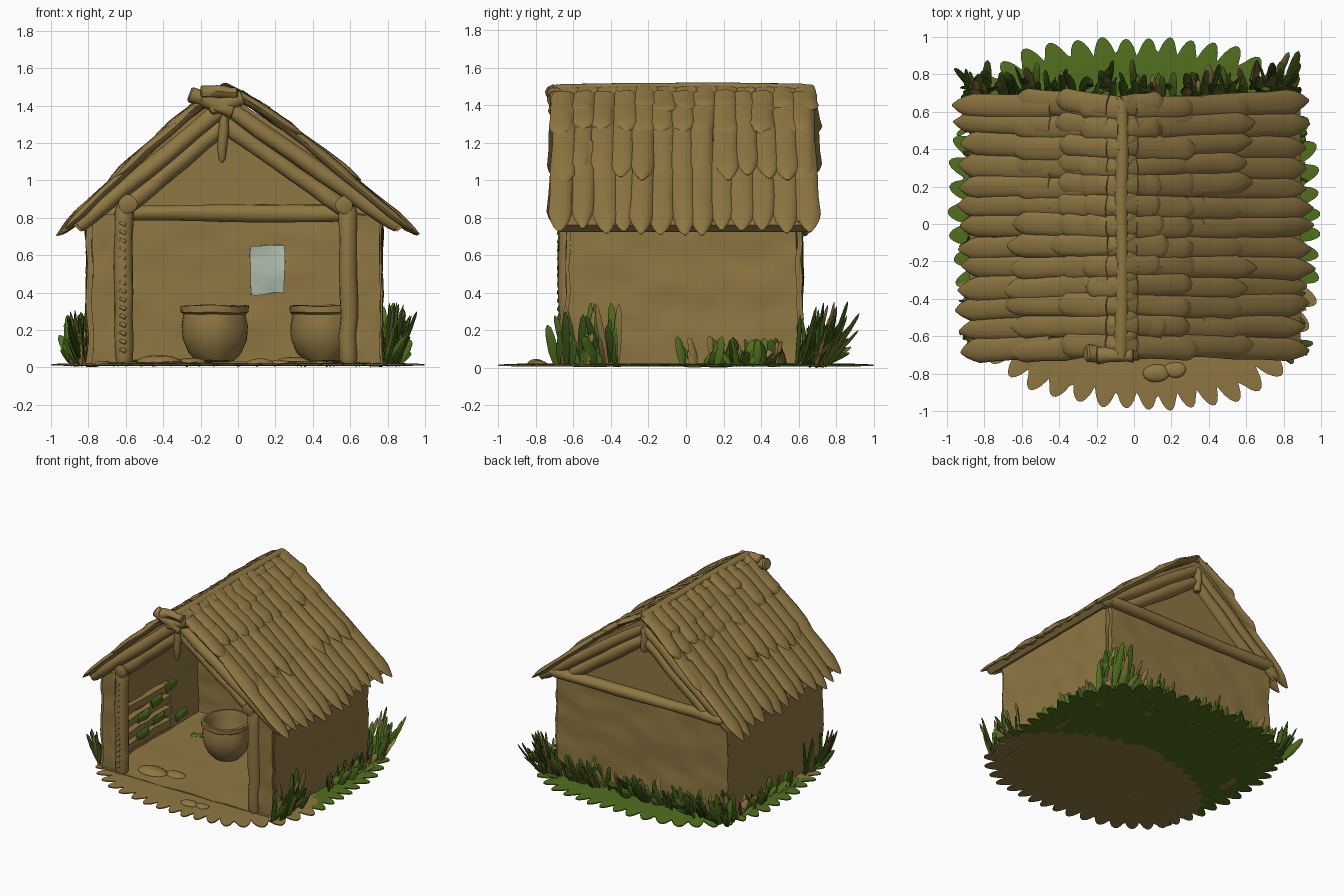
import bpy, bmesh, math, random
from mathutils import Vector, noise

if "Cube" in bpy.data.objects:
    bpy.data.objects.remove(bpy.data.objects["Cube"])

random.seed(7)
U = random.uniform


def material(name, rgb):
    m = bpy.data.materials.new(name)
    m.diffuse_color = (*rgb, 1)
    m.use_nodes = True
    m.node_tree.nodes["Principled BSDF"].inputs["Base Color"].default_value = m.diffuse_color
    return m


BROWN = material("straw brown", (0.275, 0.185, 0.055))
GREEN = material("grass green", (0.082, 0.16, 0.013))
DARK = material("dark green", (0.045, 0.085, 0.01))
PALE = material("pale grey blue", (0.42, 0.50, 0.42))


def finish(name, bm, mats=(BROWN,), rough=0.0, angle=40):
    if rough:
        for v in bm.verts:
            v.co += noise.noise_vector(v.co * 7) * rough + noise.noise_vector(v.co * 17) * rough * .4
    bmesh.ops.recalc_face_normals(bm, faces=bm.faces)
    me = bpy.data.meshes.new(name)
    bm.to_mesh(me)
    bm.free()
    for m in mats:
        me.materials.append(m)
    ob = bpy.data.objects.new(name, me)
    bpy.context.collection.objects.link(ob)
    bpy.ops.object.select_all(action='DESELECT')
    ob.select_set(True)
    bpy.context.view_layer.objects.active = ob
    bpy.ops.object.shade_smooth_by_angle(angle=math.radians(angle))
    return ob


LOG = [(0, .8), (.04, 1), (.18, .97), (.3, .95), (.45, 1.02), (.6, 1.03), (.8, .97), (.96, 1), (1, .8)]
TILE = [(0, .95), (.3, 1.05), (.6, 1), (.8, 1.03), (.88, .85), (.95, .5), (1, .12)]
BLADE = [(0, .6), (.35, 1), (.7, .9), (.92, .6), (1, .12)]


def loft(bm, p0, p1, w, t, prof=LOG, up=(0, 0, 1), n=10, bend=0.0):
    """Elliptical section swept from p0 to p1; serves logs, thatch and blades."""
    p0, p1 = Vector(p0), Vector(p1)
    d = p1 - p0
    side = d.cross(Vector(up))
    if side.length < 1e-4:
        side = d.cross(Vector((0, 1, 0)))
    side.normalize()
    nor = side.cross(d).normalized()
    rings = []
    for s, f in prof:
        c = p0 + d * s + nor * bend * s * s
        rings.append([bm.verts.new(c + side * math.cos(a) * w / 2 * f + nor * math.sin(a) * t / 2 * f)
                      for a in (2 * math.pi * i / n for i in range(n))])
    for a, b in zip(rings, rings[1:]):
        for i in range(n):
            bm.faces.new((a[i], a[(i + 1) % n], b[(i + 1) % n], b[i]))
    bm.faces.new(rings[0])
    bm.faces.new(rings[-1])


def log(name, p0, p1, r):
    bm = bmesh.new()
    loft(bm, p0, p1, 2 * r, 2 * r, n=14)
    return finish(name, bm, rough=0.01)


def box(name, lo, hi, mat=BROWN, cuts=18, rough=0.014):
    bm = bmesh.new()
    bmesh.ops.create_cube(bm, size=1)
    for v in bm.verts:
        v.co = [lo[i] if v.co[i] < 0 else hi[i] for i in range(3)]
    bmesh.ops.subdivide_edges(bm, edges=bm.edges[:], cuts=cuts, use_grid_fill=True)
    return finish(name, bm, (mat,), rough)


def prism(name, xz, y0, y1):
    bm = bmesh.new()
    f = bm.faces.new([bm.verts.new((x, y0, z)) for x, z in xz])
    ext = bmesh.ops.extrude_face_region(bm, geom=[f])
    for v in ext['geom']:
        if isinstance(v, bmesh.types.BMVert):
            v.co.y = y1
    return finish(name, bm)


# Ground: rounded square with a scalloped edge, earth in front, grass behind
bm = bmesh.new()
N, R = 400, 10
layers = []
for z in (0.008, 0.022):
    rings = []
    for k in range(1, R + 1):
        ring = []
        for i in range(N):
            a = 2 * math.pi * i / N
            c, s = math.cos(a), math.sin(a)
            r = (abs(c) ** 3.2 + abs(s) ** 3.2) ** (-1 / 3.2)
            if c < 0 and s < 0:
                r *= 1 - 0.06 * abs(math.sin(2 * a))
            lobe = 1 - abs(math.sin(26 * a + .5 * math.sin(5 * a))) ** 0.7
            r *= 1 - (0.11 * lobe + .012 * math.sin(9 * a) ** 2) * (k / R) ** 6
            ring.append(bm.verts.new((c * r * k / R, s * r * k / R, z if k < R else z * .6 + .005)))
        rings.append(ring)
    mid = bm.verts.new((0, 0, z))
    for i in range(N):
        j = (i + 1) % N
        bm.faces.new((mid, rings[0][i], rings[0][j]))
        for a, b in zip(rings, rings[1:]):
            bm.faces.new((a[i], a[j], b[j], b[i]))
    layers.append(rings[-1])
for i in range(N):
    j = (i + 1) % N
    bm.faces.new((layers[0][i], layers[0][j], layers[1][j], layers[1][i]))
for f in bm.faces:
    c = f.calc_center_median()
    f.material_index = 0 if (c.x / 1.0) ** 2 + ((c.y + 0.65) / 0.82) ** 2 < 1 else 1
finish("ground", bm, (BROWN, GREEN))
box("floor", (-.76, -.66, .014), (.74, .6, .028), cuts=14, rough=.008)

# Low stones by the entrance
bm = bmesh.new()
for x, y, r in ((-.42, -.5, .12), (-.25, -.45, .08), (.12, -.8, .07), (.22, -.78, .06), (.3, .2, .1)):
    g = bmesh.ops.create_icosphere(bm, subdivisions=3, radius=r)
    for v in g['verts']:
        v.co = (v.co.x + x, v.co.y * .7 + y, max(v.co.z * .35 + .022, .01))
finish("entrance_stones", bm, rough=.008)

# Walls
box("left_wall", (-.81, -.62, .012), (-.75, .6, .82))
box("right_wall", (.71, -.62, .012), (.77, .59, .82))
box("back_wall", (-.81, .56, .012), (.74, .62, .83))
box("front_left_return", (-.78, -.64, .012), (-.6, -.59, .82), rough=.01)
box("front_right_return", (.56, -.64, .012), (.76, -.58, .82), rough=.01)
prism("back_gable", [(-.82, .79), (.78, .79), (-.07, 1.41)], .57, .62)
box("window", (.07, .538, .39), (.25, .546, .645), PALE, cuts=6, rough=.016)

# Posts, beams and rafters
log("left_post", (-.61, -.63, .02), (-.61, -.63, .86), .052)
log("right_post", (.59, -.63, .02), (.59, -.63, .86), .052)
log("left_post_cap", (-.59, -.69, .87), (-.59, -.55, .87), .05)
log("right_post_cap", (.57, -.69, .87), (.57, -.55, .87), .05)
log("inner_tie_beam", (-.74, .53, .825), (.7, .53, .825), .045)
log("outer_tie_beam", (-.8, .64, .82), (.77, .64, .82), .045)
for side, xo, xi in (("left", -.85, -.63), ("right", .86, .6)):
    top = -.07
    for end, y, yi in (("front", -.66, -.62), ("back", .63, .62)):
        log(f"{end}_{side}_barge_rafter", (xo, y, .755), (top, y, 1.4), .045)
        log(f"{end}_{side}_rafter", (xi, yi, .83), (top, yi, 1.3), .048)
bm = bmesh.new()
for k in range(16):
    loft(bm, (-.63, -.672, .1 + .045 * k), (-.60, -.678, .085 + .045 * k), .022, .022)
finish("post_binding", bm)

# Roof underlay
prism("roof_underlay", [(-.88, .76), (-.5, 1.14), (-.07, 1.47), (.4, 1.16), (.89, .76),
                        (.85, .725), (-.07, 1.39), (-.84, .725)], -.67, .655)

# Thatch: overlapping rows of pointed strips (start, end, start lift, end lift)
ROWS = [(.4, 1.0, .04, .0), (.17, .66, .045, .04), (.05, .36, .04, .055), (-.01, .2, .022, .055)]
for side, eave in (("left", Vector((-.94, 0, .72))), ("right", Vector((.94, 0, .72)))):
    ridge = Vector((-.065, 0, 1.465))
    d = eave - ridge
    nor = Vector((-d.z, 0, d.x)).normalized()
    if nor.z < 0:
        nor = -nor
    bm = bmesh.new()
    for s0, s1, l0, l1 in ROWS:
        for k in range(13):
            y = -.645 + k * .1055 + U(-.01, .01)
            e = s1 + U(-.03, .025)
            p0 = ridge + d * s0 + nor * l0 + Vector((0, y, 0))
            p1 = ridge + d * e + nor * (l1 + U(-.006, .012)) + Vector((0, y + U(-.02, .02) + y * .03, 0))
            loft(bm, p0, p1, U(.115, .135), U(.042, .055), TILE, nor, 12)
    finish(f"{side}_thatch", bm, rough=.008)

# Ridge log with lumpy ties and the bundle on the front
log("ridge_log", (-.065, -.71, 1.48), (-.065, .67, 1.48), .036)
bm = bmesh.new()
for k in range(13):
    y = -.64 + k * .105
    loft(bm, (-.06 + U(-.01, .01), y, 1.495), (-.17, y + U(-.02, .02), 1.43), .08, .05, BLADE)
    loft(bm, (-.07, y + .04, 1.5), (.03, y + U(.02, .06), 1.435), .08, .045, BLADE)
finish("ridge_ties", bm, rough=.01)
bm = bmesh.new()
loft(bm, (-.26, -.69, 1.465), (-.03, -.69, 1.37), .09, .085)
loft(bm, (.03, -.69, 1.45), (-.15, -.69, 1.38), .08, .08)
loft(bm, (-.08, -.67, 1.38), (-.08, -.67, 1.09), .06, .06, BLADE)
loft(bm, (-.2, -.70, 1.47), (.0, -.70, 1.47), .09, .07)
finish("gable_bundle", bm, rough=.014)
log("back_gable_peg", (-.08, .65, 1.4), (-.08, .65, 1.2), .03)

# Slatted shelf on the left inner wall, with leaves caught in it
for k in range(4):
    z = .09 + .1 * k
    box(f"shelf_slat_{k + 1}", (-.745, -.5, z), (-.695, .12, z + .06), cuts=5, rough=.012)
bm = bmesh.new()
for y, z in ((-.3, .16), (-.12, .36), (-.1, .2), (.05, .42), (.2, .12), (-.3, .3)):
    loft(bm, (-.70, y, z), (-.69, y + .12, z + .02), .075, .03, LOG, (1, 0, 0))
for x, y in ((-.55, .2), (-.45, .35), (-.3, .42)):
    loft(bm, (x, y, .03), (x + .1, y + .03, .035), .07, .02)
finish("fallen_leaves", bm, (GREEN,), rough=.012)


# Pots: turned profile
def pot(name, x, y):
    prof = [(0, .03), (.1, .035), (.14, .08), (.172, .15), (.18, .22), (.17, .285), (.186, .295), (.186, .33),
            (.165, .332), (.15, .28), (.15, .2), (.1, .1), (0, .08)]
    bm = bmesh.new()
    vs = [bm.verts.new((r, 0, z)) for r, z in prof]
    es = [bm.edges.new(p) for p in zip(vs, vs[1:])]
    bmesh.ops.spin(bm, geom=vs + es, cent=(0, 0, 0), axis=(0, 0, 1), angle=2 * math.pi, steps=32)
    bmesh.ops.remove_doubles(bm, verts=bm.verts[:], dist=1e-4)
    bmesh.ops.translate(bm, verts=bm.verts[:], vec=(x, y, 0))
    finish(name, bm, rough=.008)


pot("left_pot", -.125, .03)
pot("right_pot", .455, .2)

# Grass: x range, y range, outward lean, blade count, height range
ZONES = [("front_right", (.78, .84), (-.70, -.36), (.12, -.04), 32, (.12, .34)),
         ("front_left", (-.85, -.82), (-.62, -.34), (-.1, -.03), 24, (.1, .3)),
         ("right", (.78, .85), (-.02, .55), (.06, 0), 46, (.07, .16)),
         ("left", (-.88, -.82), (-.1, .55), (-.05, 0), 40, (.07, .16)),
         ("back", (-.86, .8), (.64, .74), (0, .12), 150, (.07, .22)),
         ("back_right", (.72, .84), (.58, .76), (.08, .16), 34, (.12, .34)),
         ("back_left", (-.88, -.76), (.58, .74), (-.06, .15), 24, (.1, .28))]
for name, xr, yr, lean, count, hr in ZONES:
    sets = [(GREEN, "green", .55), (DARK, "dark", .25), (BROWN, "dry", .2)]
    for mat, tag, share in sets:
        bm = bmesh.new()
        for k in range(max(3, int(count * share))):
            p = Vector((U(*xr), U(*yr), .012))
            f = U(.2, 1.1)
            h = U(*hr)
            q = p + Vector((lean[0] * f + U(-.03, .03), lean[1] * f + U(-.05, .05), h))
            loft(bm, p, q, U(.035, .06), .018, BLADE, (lean[0], lean[1], .1), 6, -.012)
        finish(f"{name}_grass_{tag}", bm, (mat,))
